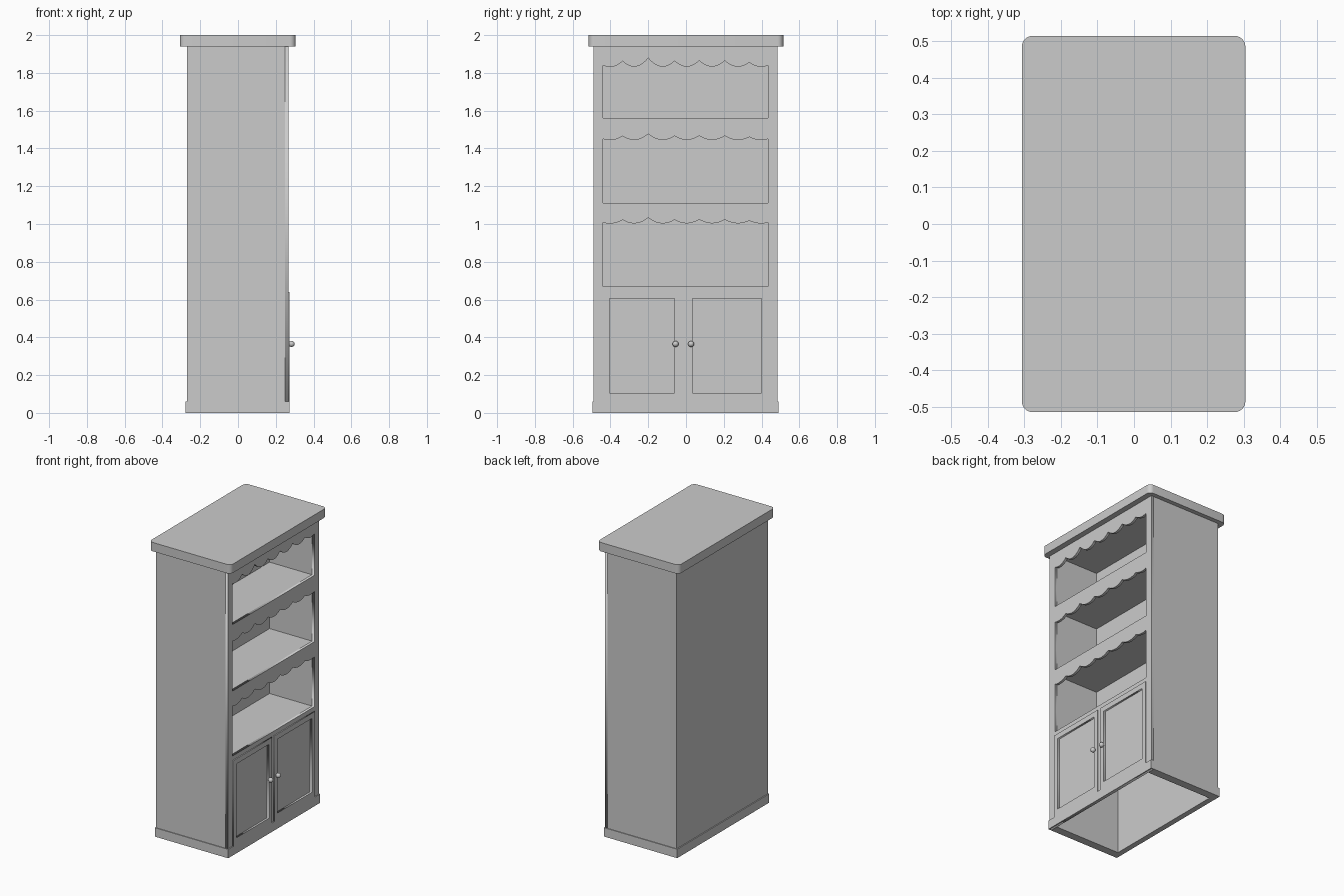
import bpy, bmesh
from mathutils import Matrix

if "Cube" in bpy.data.objects:
    bpy.data.objects.remove(bpy.data.objects["Cube"])

Y0, Y1 = -0.49, 0.485          # outer sides
IY0, IY1 = -0.44, 0.435        # inner sides
XB, XF = -0.27, 0.267          # back and front faces


def box(name, x, y, z):
    bm = bmesh.new()
    bmesh.ops.create_cube(bm, size=1)
    for v in bm.verts:
        v.co = [lo if c < 0 else hi for c, (lo, hi) in zip(v.co, (x, y, z))]
    me = bpy.data.meshes.new(name)
    bm.to_mesh(me)
    bm.free()
    ob = bpy.data.objects.new(name, me)
    bpy.context.collection.objects.link(ob)
    return ob


def rect(y0, y1, z0, z1):
    return [(y0, z0), (y1, z0), (y1, z1), (y0, z1)]


def plate(name, loops, x0, x1):
    """Flat board in the YZ plane: first loop is the outline, the rest are holes."""
    cu = bpy.data.curves.new(name, 'CURVE')
    cu.dimensions = '2D'
    cu.fill_mode = 'BOTH'
    cu.extrude = (x1 - x0) / 2
    for pts in loops:
        sp = cu.splines.new('POLY')
        sp.points.add(len(pts) - 1)
        for p, (y, z) in zip(sp.points, pts):
            p.co = (y, z, 0, 1)
        sp.use_cyclic_u = True
    tmp = bpy.data.objects.new(name + "_outline", cu)
    me = bpy.data.meshes.new_from_object(tmp)
    bpy.data.objects.remove(tmp)
    me.transform(Matrix(((0, 0, 1, (x0 + x1) / 2), (1, 0, 0, 0),
                         (0, 1, 0, 0), (0, 0, 0, 1))))
    me.name = name
    ob = bpy.data.objects.new(name, me)
    bpy.context.collection.objects.link(ob)


def scalloped(z0, z1, s):
    """Opening with a scalloped top edge."""
    ys = [IY0, -0.335, -0.2, -0.06, 0.07, 0.205, 0.335, IY1]
    rise = [0, 0.022, 0.038, 0.023, 0.025, 0.024, 0.015, 0]
    low = -0.007
    pts = [(IY0, z0), (IY1, z0)]
    top = []
    for i in range(7):
        a, b = rise[i], rise[i + 1]
        sag = (a + b) / 2 - low
        for k in range(10):
            t = k / 10
            h = a + (b - a) * t - sag * 4 * t * (1 - t)
            top.append((ys[i] + (ys[i + 1] - ys[i]) * t, z1 + s * h))
    top.append((IY1, z1))
    return pts + top[::-1]


# Carcass
box("left_side", (XB, 0.25), (Y0, IY0), (0, 1.94))
box("right_side", (XB, 0.25), (IY1, Y1), (0, 1.94))
box("back_board", (XB, -0.24), (IY0, IY1), (0, 1.94))
box("shelf_back", (-0.085, -0.068), (IY0, IY1), (0.65, 1.94))
box("cabinet_ceiling", (-0.24, 0.25), (IY0, IY1), (0.635, 0.67))
for n, (z0, z1) in enumerate([(1.075, 1.11), (1.525, 1.56), (1.92, 1.94)]):
    box(f"shelf_{n + 1}", (-0.068, 0.25), (IY0, IY1), (z0, z1))

# Doors: frame, recessed panel and knob
doors = [(-0.44, -0.025), (0.0, 0.435)]
DZ0, DZ1, M = 0.05, 0.64, 0.035
panels = [rect(a + M, b - M, DZ0 + M + 0.02, DZ1 - M) for a, b in doors]
for n, ((a, b), pan, ky) in enumerate(zip(doors, panels, (-0.055, 0.027))):
    plate(f"door_frame_{n + 1}", [rect(a, b, DZ0, DZ1), pan], 0.262, 0.273)
    box(f"door_panel_{n + 1}", (0.24, 0.26), (a + 0.01, b - 0.01), (DZ0 + 0.01, 0.632))
    bpy.ops.mesh.primitive_uv_sphere_add(segments=20, ring_count=12, radius=0.016,
                                         location=(0.284, ky, 0.365))
    bpy.context.object.name = f"knob_{n + 1}"
    bpy.ops.object.shade_smooth()

# Front face frame with scalloped openings
plate("face_frame", [rect(Y0, Y1, 0, 1.94),
                     scalloped(0.67, 1.008, 0.65),
                     scalloped(1.11, 1.45, 0.7),
                     scalloped(1.56, 1.84, 1.0)] + panels, 0.25, XF)

# Plinth strips
PX0, PX1, PY0, PY1 = -0.277, 0.273, -0.495, 0.49
box("plinth_front", (XF, PX1), (PY0, PY1), (0, 0.06))
box("plinth_back", (PX0, XB), (PY0, PY1), (0, 0.06))
box("plinth_left", (XB, XF), (PY0, Y0), (0, 0.06))
box("plinth_right", (XB, XF), (Y1, PY1), (0, 0.06))

# Top slab with rounded vertical corners
top = box("top_slab", (-0.307, 0.305), (-0.515, 0.515), (1.94, 2.0))
bm = bmesh.new()
bm.from_mesh(top.data)
bm.edges.ensure_lookup_table()
vertical = [e for e in bm.edges if abs(e.verts[0].co.z - e.verts[1].co.z) > 0.01]
bmesh.ops.bevel(bm, geom=vertical, offset=0.03, segments=6, profile=0.5, affect='EDGES')
bm.to_mesh(top.data)
bm.free()
bpy.context.view_layer.objects.active = top
for o in bpy.context.selected_objects:
    o.select_set(False)
top.select_set(True)
bpy.ops.object.shade_smooth_by_angle()
